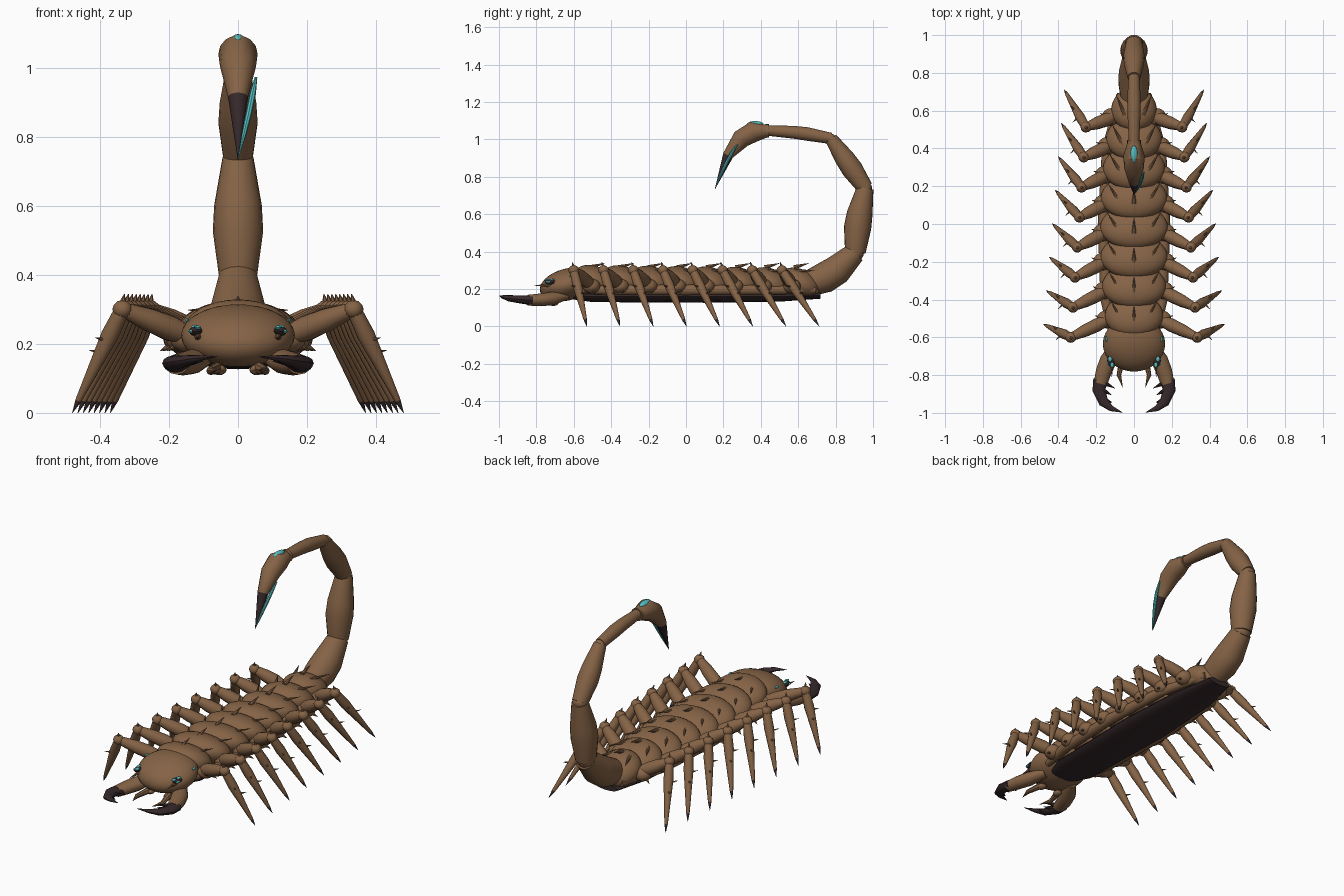
import bpy, bmesh, math
from mathutils import Vector, Matrix

if "Cube" in bpy.data.objects:
    bpy.data.objects.remove(bpy.data.objects["Cube"])


def material(name, rgb):
    m = bpy.data.materials.new(name)
    m.diffuse_color = (*rgb, 1)
    m.use_nodes = True
    m.node_tree.nodes["Principled BSDF"].inputs["Base Color"].default_value = m.diffuse_color
    return m


BROWN = material("brown_shell", (0.235, 0.125, 0.061))
DARK = material("dark_claw", (0.036, 0.021, 0.023))
TEAL = material("teal_glow", (0.09, 0.5, 0.52))


def finish(name, bm, mats, angle=40):
    bmesh.ops.recalc_face_normals(bm, faces=bm.faces)
    me = bpy.data.meshes.new(name)
    bm.to_mesh(me)
    bm.free()
    for m in mats:
        me.materials.append(m)
    ob = bpy.data.objects.new(name, me)
    bpy.context.collection.objects.link(ob)
    bpy.ops.object.select_all(action='DESELECT')
    ob.select_set(True)
    bpy.context.view_layer.objects.active = ob
    bpy.ops.object.shade_smooth_by_angle(angle=math.radians(angle))
    return ob


def add_tube(bm, pts, radii, sides=12, flat=1.0, mat=0, dark_from=None):
    """Loft rings along a path; sections from index dark_from use slot 1."""
    pts = [Vector(p) for p in pts]
    rings = []
    for i, p in enumerate(pts):
        d = (pts[min(i + 1, len(pts) - 1)] - pts[max(i - 1, 0)]).normalized()
        ref = Vector((1, 0, 0)) if abs(d.x) < 0.5 else Vector((0, 1, 0))
        if flat != 1.0:
            ref = d.cross(Vector((0, 0, 1)))
        u = (ref - d * ref.dot(d)).normalized()
        v = d.cross(u)
        r = max(radii[i], 0.0008)
        rings.append([bm.verts.new(p + r * (u * math.cos(a) + v * flat * math.sin(a)))
                      for a in (2 * math.pi * k / sides for k in range(sides))])
    for i, (a, b) in enumerate(zip(rings, rings[1:])):
        for k in range(sides):
            f = bm.faces.new((a[k], a[(k + 1) % sides], b[(k + 1) % sides], b[k]))
            f.material_index = 1 if dark_from is not None and i >= dark_from else mat
    for ring in (rings[0], rings[-1]):
        f = bm.faces.new(ring)
        f.material_index = mat


def add_ball(bm, loc, size, rot=None, mat=0, seg=16):
    m = Matrix.Translation(loc) @ (rot or Matrix()) @ Matrix.Diagonal((*size, 1))
    vs = bmesh.ops.create_uvsphere(bm, u_segments=seg, v_segments=max(6, seg // 2),
                                   radius=1, matrix=m)["verts"]
    for f in {f for v in vs for f in v.link_faces}:
        f.material_index = mat


def tube(name, pts, radii, mats=(BROWN, DARK), **kw):
    bm = bmesh.new()
    add_tube(bm, pts, radii, **kw)
    return finish(name, bm, mats)


def ball(name, loc, size, mat=BROWN, rot=None, seg=16):
    bm = bmesh.new()
    add_ball(bm, loc, size, rot, seg=seg)
    return finish(name, bm, [mat])


# Head dome, sloping down to the front
ball("head", (0, -0.635, 0.224), (0.165, 0.15, 0.085), rot=Matrix.Rotation(math.radians(15), 4, 'X'), seg=32)

# Back plates, tilted so each front edge overlaps the plate ahead
tilt = Matrix.Rotation(math.radians(-23), 4, 'X')
half_widths = (0.155, 0.17, 0.178, 0.18, 0.176, 0.165, 0.148, 0.12)
for i, w in enumerate(half_widths):
    y = -0.485 + 0.156 * i
    bm = bmesh.new()
    add_ball(bm, (0, y, 0.243 - 0.002 * i), (w, 0.122, 0.077), tilt, seg=32)
    # Spines: one at the centre, one slanting back on each side
    add_tube(bm, [(0, y - 0.03, 0.315), (0, y + 0.05, 0.338)], [0.013, 0], sides=8)
    for s in (-1, 1):
        add_tube(bm, [(s * w * 0.4, y - 0.03, 0.297), (s * w * 0.8, y + 0.08, 0.298)],
                 [0.012, 0], sides=8)
    finish(f"back_plate_{i}", bm, [BROWN])

# Dark belly and the brown rails on its sides
tube("belly", [(0, -0.63, 0.165), (0, -0.5, 0.16), (0, 0.1, 0.16), (0, 0.5, 0.16), (0, 0.72, 0.165)],
     [0.07, 0.125, 0.14, 0.115, 0.07], mats=[DARK], sides=16, flat=0.24)
for s, side in ((-1, "left"), (1, "right")):
    tube(f"side_rail_{side}",
         [(s * x, y, 0.195) for x, y in ((0.11, -0.6), (0.15, -0.4), (0.162, 0), (0.142, 0.4), (0.07, 0.69))],
         [0.02, 0.028, 0.03, 0.028, 0.02], sides=10)

# Legs: hip, thigh, knee and pointed shin with dark tip
for i in range(8):
    hy, ky, fy = -0.50 + 0.153 * i, -0.60 + 0.159 * i, -0.53 + 0.1775 * i
    kx, fx, hx = 0.335 - 0.0115 * i, 0.48 - 0.0157 * i, half_widths[i] * 0.78
    for s, side in ((-1, "left"), (1, "right")):
        hip = Vector((s * hx, hy, 0.215))
        knee = Vector((s * kx, ky, 0.30))
        foot = Vector((s * fx, fy, 0.0))
        bm = bmesh.new()
        add_ball(bm, hip + Vector((s * 0.025, -0.005, 0)), (0.052, 0.048, 0.04))
        add_tube(bm, [hip, hip.lerp(knee, 0.35), hip.lerp(knee, 0.65), knee],
                 [0.025, 0.036, 0.033, 0.021])
        add_ball(bm, knee, (0.029, 0.029, 0.027), seg=12)
        add_tube(bm, [knee, knee.lerp(foot, 0.25), knee.lerp(foot, 0.88), foot],
                 [0.022, 0.026, 0.009, 0], dark_from=2)
        # Spikes on knee, shin and hip
        add_tube(bm, [knee + Vector((0, 0, 0.015)), knee + Vector((-s * 0.006, -0.01, 0.045))],
                 [0.012, 0], sides=6)
        for t, dy in ((0.3, -0.035), (0.42, 0.03)):
            p = knee.lerp(foot, t)
            add_tube(bm, [p, p + Vector((s * 0.035, dy, 0.008))], [0.009, 0], sides=6)
        p = hip + Vector((s * 0.05, 0, -0.015))
        add_tube(bm, [p, p + Vector((s * 0.035, 0.015, -0.02))], [0.012, 0], sides=6)
        finish(f"leg_{side}_{i}", bm, [BROWN, DARK])

# Tail segments, each bulging in the middle
joints = [((0, 0.61, 0.21), 0.062), ((0, 0.905, 0.395), 0.055), ((0, 0.958, 0.74), 0.043),
          ((0, 0.775, 1.005), 0.03), ((0, 0.44, 1.047), 0.027)]
bulges = [(0.083, 0.08, 0.056), (0.073, 0.069, 0.045), (0.057, 0.053, 0.034), (0.036, 0.034, 0.028)]
bows = [(0, 0.022, -0.018), (0, -0.008, 0), (0, 0.0, 0.0), (0, 0, 0.008)]
for i, (a, b) in enumerate(zip(joints, joints[1:])):
    p, q, bow = Vector(a[0]), Vector(b[0]), Vector(bows[i])
    tube(f"tail_segment_{i}", [p, p.lerp(q, 0.38) + bow, p.lerp(q, 0.6) + bow, q],
         [a[1], bulges[i][0], bulges[i][1], bulges[i][2]], sides=20)
    ball(f"tail_joint_{i}", q, (b[1] * 0.97, b[1] * 0.85, b[1] * 0.85))

# Stinger with collar, dark point, glowing gland and vein on one side
tube("stinger_collar", [(0, 0.445, 1.045), (0, 0.425, 1.045)], [0.036, 0.036], sides=16)
tube("stinger", [(0, 0.44, 1.045), (0, 0.36, 1.04), (0, 0.295, 1.003), (0, 0.225, 0.915), (0, 0.155, 0.735)],
     [0.032, 0.057, 0.052, 0.029, 0], sides=14, dark_from=3)
ball("venom_gland", (0, 0.37, 1.081), (0.019, 0.045, 0.017), TEAL)
tube("venom_vein", [(0.052, 0.275, 0.972), (0.043, 0.243, 0.925), (0.032, 0.214, 0.87), (0.018, 0.186, 0.81), (0.002, 0.157, 0.742)],
     [0.004, 0.009, 0.009, 0.007, 0.001], mats=[TEAL], sides=8)

for s, side in ((-1, "left"), (1, "right")):
    # Pincer arm
    tube(f"pincer_arm_{side}", [(s * 0.09, -0.64, 0.165), (s * 0.135, -0.72, 0.148), (s * 0.16, -0.78, 0.142), (s * 0.178, -0.845, 0.14)],
         [0.03, 0.045, 0.042, 0.036], flat=0.8)
    # Hooked claw with inner teeth
    bm = bmesh.new()
    add_tube(bm, [(s * 0.176, -0.825, 0.14), (s * 0.186, -0.88, 0.144), (s * 0.16, -0.945, 0.15),
                  (s * 0.12, -0.977, 0.158), (s * 0.06, -0.998, 0.163)],
             [0.04, 0.034, 0.026, 0.015, 0], flat=0.65)
    for (x, y), (tx, ty) in (((0.16, -0.84), (0.10, -0.87)), ((0.165, -0.88), (0.12, -0.905)),
                             ((0.15, -0.935), (0.115, -0.945))):
        add_tube(bm, [(s * x, y, 0.145), (s * tx, ty, 0.15)], [0.015, 0], sides=8)
    finish(f"claw_{side}", bm, [DARK])
    # Mouth feelers
    bm = bmesh.new()
    add_ball(bm, (s * 0.055, -0.71, 0.125), (0.022, 0.03, 0.016), seg=12)
    add_tube(bm, [(s * 0.06, -0.71, 0.13), (s * 0.08, -0.80, 0.122), (s * 0.06, -0.865, 0.125)],
             [0.018, 0.012, 0], sides=8)
    finish(f"mouth_feeler_{side}", bm, [BROWN])
    # Eye cluster: dark socket with teal beads
    bm = bmesh.new()
    add_ball(bm, (s * 0.122, -0.722, 0.237), (0.02, 0.034, 0.014), mat=1, seg=12)
    for x, y, z in ((0.116, -0.745, 0.247), (0.126, -0.715, 0.249), (0.134, -0.735, 0.236)):
        add_ball(bm, (s * x, y, z), (0.01, 0.015, 0.006), seg=10)
    add_ball(bm, (s * 0.147, -0.61, 0.268), (0.006, 0.016, 0.006), seg=8)
    finish(f"eyes_{side}", bm, [TEAL, DARK])
    # Brow horn
    tube(f"brow_horn_{side}", [(s * 0.115, -0.69, 0.222), (s * 0.118, -0.81, 0.218)], [0.015, 0], sides=8)
